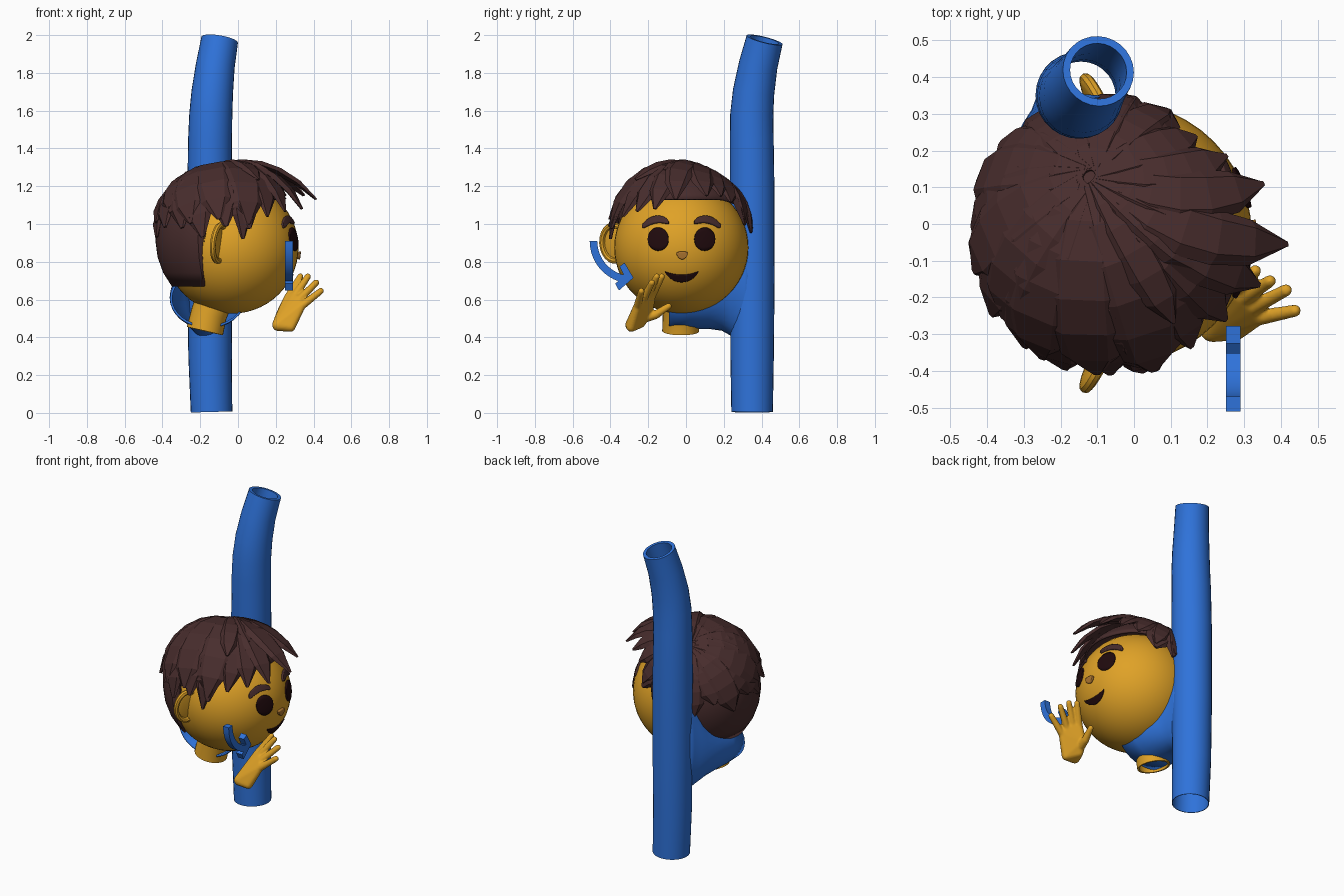
import bpy, bmesh, math, random
from mathutils import Vector, Matrix

if "Cube" in bpy.data.objects:
    bpy.data.objects.remove(bpy.data.objects["Cube"])

random.seed(4)
rad = math.radians


def material(name, rgb):
    m = bpy.data.materials.new(name)
    m.diffuse_color = (*rgb, 1)
    m.use_nodes = True
    m.node_tree.nodes["Principled BSDF"].inputs["Base Color"].default_value = m.diffuse_color
    return m


BLUE = material("blue", (0.028, 0.17, 0.7))
SKIN = material("golden skin", (0.74, 0.36, 0.02))
HAIR = material("dark brown hair", (0.065, 0.026, 0.026))
DARK = material("near black", (0.014, 0.003, 0.004))
NOSE = material("tan nose", (0.42, 0.18, 0.03))


def finish(name, bm, mat, smooth=40):
    bmesh.ops.recalc_face_normals(bm, faces=bm.faces)
    me = bpy.data.meshes.new(name)
    bm.to_mesh(me)
    bm.free()
    ob = bpy.data.objects.new(name, me)
    bpy.context.collection.objects.link(ob)
    me.materials.append(mat)
    if smooth:
        bpy.ops.object.select_all(action='DESELECT')
        bpy.context.view_layer.objects.active = ob
        ob.select_set(True)
        bpy.ops.object.shade_smooth_by_angle(angle=rad(smooth))
    return ob


def solidify(ob, thickness, offset):
    m = ob.modifiers.new("thickness", 'SOLIDIFY')
    m.thickness, m.offset = thickness, offset


def grid(bm, rows, wrap=False, close=False):
    """Bridge equal rows of points with quads."""
    vs = [[bm.verts.new(p) for p in r] for r in rows]
    n = len(vs[0])
    last = len(vs) if close else len(vs) - 1
    for i in range(last):
        a, b = vs[i], vs[(i + 1) % len(vs)]
        for j in range(n if wrap else n - 1):
            k = (j + 1) % n
            bm.faces.new((a[j], a[k], b[k], b[j]))
    return vs


def ellipsoid(bm, c, r, rot=Matrix(), seg=32, rings=20):
    m = Matrix.Translation(c) @ rot @ Matrix.Diagonal((*r, 1))
    bmesh.ops.create_uvsphere(bm, u_segments=seg, v_segments=rings, radius=1, matrix=m)


def circle(c, axis, r, n=28):
    """Untwisted ring around a mostly vertical axis."""
    d = Vector(axis).normalized()
    u = (Vector((1, 0, 0)) - d * d.x).normalized()
    v = d.cross(u)
    return [Vector(c) + (u * math.cos(a) + v * math.sin(a)) * r for a in [2 * math.pi * i / n for i in range(n)]]


def pipe(name, path, radii, walls, mat):
    """Open hollow pipe along a path."""
    pts = [Vector(p) for p in path]
    outer, inner = [], []
    for i, p in enumerate(pts):
        d = pts[min(i + 1, len(pts) - 1)] - pts[max(i - 1, 0)]
        outer.append(circle(p, d, radii[i]))
        inner.append(circle(p, d, radii[i] - walls[i]))
    bm = bmesh.new()
    grid(bm, outer + inner[::-1], wrap=True, close=True)
    return finish(name, bm, mat)


# Main upright pipe, bent near the top
pipe("upright_pipe",
     [(-.14, .35, .005), (-.148, .35, .3), (-.15, .351, .7), (-.15, .35, 1.2), (-.148, .348, 1.45),
      (-.144, .348, 1.58), (-.136, .358, 1.7), (-.12, .382, 1.84), (-.097, .416, 1.975)],
     [.11, .115, .118, .118, .116, .114, .11, .103, .098],
     [.004, .006, .006, .008, .015, .02, .02, .02, .02], BLUE)

# Flared side branch that cradles the head
bm = bmesh.new()
rows = []
for y, xc, rx, rz, zc in [(-.09, -.16, .2, .155, .605), (.02, -.162, .2, .165, .61), (.12, -.17, .187, .18, .625),
                          (.19, -.178, .163, .21, .645), (.235, -.174, .148, .26, .67),
                          (.275, -.167, .135, .31, .7), (.31, -.157, .122, .35, .72), (.345, -.15, .116, .37, .73)]:
    rows.append([(xc + rx * math.cos(a), y, zc + rz * math.sin(a))
                 for a in [2 * math.pi * i / 32 for i in range(32)]])
grid(bm, rows, wrap=True)
solidify(finish("pipe_branch", bm, BLUE), .012, -1)

# Head and neck
HC, HR = Vector((-.035, -.025, .875)), Vector((.355, .355, .35))
bm = bmesh.new()
ellipsoid(bm, HC, HR, seg=48, rings=28)
finish("head", bm, SKIN)
pipe("neck", [(-.175, -.028, .433), (-.155, -.027, .52), (-.12, -.025, .62)], [.098, .096, .1], [.012] * 3, SKIN)
bm = bmesh.new()
bm.faces.new([bm.verts.new(p) for p in circle((-.163, -.028, .475), (.2, 0, 1), .088)])
finish("neck_lining", bm, BLUE, 0)

# Ears: thin shell with a raised curled rim
for side, name in ((-1, "ear_front"), (1, "ear_back")):
    rot = Matrix.Rotation(side * rad(27), 4, 'Z') @ Matrix.Rotation(rad(6), 4, 'Y')
    c = Vector((-.108, -.025 + side * .35, .9))
    bm = bmesh.new()
    ellipsoid(bm, c, (.014, .083, .1), rot, 16, 12)
    rows = []
    for i in range(15):
        a = rad(-115 + 230 * i / 14)
        u = Vector((0, side * math.cos(a), math.sin(a)))
        q = Vector((.01, u.y * .073, u.z * .095))
        rows.append([c + rot @ (q + .016 * (u * math.cos(b) + Vector((1, 0, 0)) * math.sin(b)))
                     for b in [2 * math.pi * k / 8 for k in range(8)]])
    vs = grid(bm, rows, wrap=True)
    bm.faces.new(vs[0])
    bm.faces.new(vs[-1])
    finish(name, bm, SKIN)


# Face details laid over the curved face
def face_plate(name, y0, y1, top, bottom, lift, mat, n=20, m=6):
    bm = bmesh.new()
    rows = []
    for i in range(n + 1):
        t = (1 - math.cos(math.pi * i / n)) / 2
        y = y0 + (y1 - y0) * t
        row = []
        for j in range(m + 1):
            z = bottom(t) + (top(t) - bottom(t)) * j / m
            s = 1 - ((y - HC.y) / HR.y) ** 2 - ((z - HC.z) / HR.z) ** 2
            row.append((HC.x + HR.x * math.sqrt(s) + lift, y, z))
        rows.append(row)
    grid(bm, rows)
    bmesh.ops.remove_doubles(bm, verts=bm.verts, dist=.0003)
    ob = finish(name, bm, mat)
    if sum((f.normal.x for f in ob.data.polygons)) < 0:
        ob.data.flip_normals()
    solidify(ob, lift + .006, -1)


def bulge(t):
    return 2 * math.sqrt(max(0, t * (1 - t)))


for y, s, tag in ((-.148, -1, "left"), (.1, 1, "right")):
    face_plate(tag + "_eye", y - .055, y + .055, lambda t: .92 + .062 * bulge(t),
               lambda t: .92 - .062 * bulge(t), .008, DARK)
    mid = lambda t, s=s: 1.0 + .026 * bulge(t) ** 2 + s * .024 * (.5 - t)
    yb = y + s * .015
    face_plate(tag + "_brow", yb - .07, yb + .07, lambda t: mid(t) + .018 * bulge(t) ** .5,
               lambda t: mid(t) - .018 * bulge(t) ** .5, .014, HAIR)
face_plate("nose", -.052, .012, lambda t: .846 + .008 * bulge(t), lambda t: .846 - .034 * bulge(t) ** 1.5, .014, NOSE)
face_plate("mouth", -.112, .066, lambda t: .747 - .018 * bulge(t) ** 2, lambda t: .747 - .056 * bulge(t) ** 1.5,
           .006, DARK)

# Waving hand: hulls of spheres fused together
bm = bmesh.new()


def hull(balls):
    part = bmesh.new()
    for p, r in balls:
        ellipsoid(part, p, (r, r, r), seg=12, rings=8)
    res = bmesh.ops.convex_hull(part, input=part.verts)
    bmesh.ops.delete(part, geom=list({g for g in res["geom_interior"] if isinstance(g, bmesh.types.BMVert)}),
                     context='VERTS')
    tmp = bpy.data.meshes.new("tmp")
    part.to_mesh(tmp)
    part.free()
    bm.from_mesh(tmp)
    bpy.data.meshes.remove(tmp)


knuckles = [(.268, -.183, .615), (.298, -.203, .615), (.322, -.228, .597), (.335, -.256, .565)]
tips = [(.33, -.128, .722), (.37, -.155, .722), (.414, -.18, .69), (.438, -.236, .645)]
hull([((.212, -.29, .465), .032), ((.278, -.29, .456), .027), ((.23, -.2, .53), .025),
      ((.22, -.24, .475), .025)] + [(k, .022) for k in knuckles])
for k, t in zip(knuckles, tips):
    hull([(k, .022), (t, .017)])
hull([((.225, -.24, .5), .03), ((.24, -.16, .52), .023)])
hull([((.24, -.16, .52), .023), ((.255, -.092, .565), .017)])
hand = finish("hand", bm, SKIN, 0)
m = hand.modifiers.new("fuse", 'REMESH')
m.mode, m.voxel_size, m.use_smooth_shade = 'VOXEL', .006, True
m = hand.modifiers.new("soften", 'SMOOTH')
m.iterations = 3

# Curved motion arrow
arc = [(rad(180 + 80 * i / 10)) for i in range(11)]
bm = bmesh.new()
grid(bm, [[(x, -.285 + r * math.cos(a), .91 + r * math.sin(a)) for r, x in
           ((.225, .25), (.185, .25), (.185, .29), (.225, .29))] for a in arc], wrap=True)
bmesh.ops.holes_fill(bm, edges=bm.edges)
head = [(-.278, .715), (-.325, .795), (-.352, .775), (-.325, .722), (-.375, .685), (-.355, .648)]
vs = grid(bm, [[(x, y, z) for y, z in head] for x in (.25, .29)], wrap=True)
for v in vs:
    bm.faces.new(v)
finish("motion_arrow", bm, BLUE, 30)

# Hair cap: close on top, long at the back
C, R = Vector((-.06, -.03, .92)), Vector((.375, .37, .39))


def polar(az, el, r=1.0):
    az, el = rad(az), rad(el)
    return Vector((math.cos(el) * math.cos(az), math.cos(el) * math.sin(az), math.sin(el))) * r


def world(v):
    return C + Vector((v.x * R.x, v.y * R.y, v.z * R.z))


def hairline(az):
    a = abs((az + 180) % 360 - 180)
    return 33 if a < 45 else 33 - (a - 45) * .2 if a < 111 else -40


bm = bmesh.new()
grid(bm, [[world(polar(az, hairline(az) + (89 - hairline(az)) * j / 10, .99)) for j in range(11)]
          for az in range(0, 360, 6)], close=True)
solidify(finish("hair_cap", bm, HAIR, 30), .012, 0)

# Hair locks fanning out from the crown
CROWN = Vector((-.16, .44, .9)).normalized()
PROFILE = [.4, .7, .92, 1, .98, .8, .12]


def lock(bm, az, el, r, width, sweep=0.0, lift=0.0):
    tip = polar(az, el)
    path = []
    for i in range(7):
        t = i / 6
        d = CROWN.slerp(tip, .04 + .96 * t)
        d = (d + CROWN.cross(tip) * sweep * math.sin(math.pi * t)).normalized()
        path.append(d * (1 + (r - 1) * t ** 2 + lift * math.sin(math.pi * t)))
    rows = []
    for i, p in enumerate(path):
        tan = path[min(i + 1, 6)] - path[max(i - 1, 0)]
        side, up, w = p.cross(tan).normalized(), p.normalized(), width * PROFILE[i]
        rows.append([world(p + side * s * w + up * h * (.25 + .75 * PROFILE[i])) for s, h in
                     ((-1, -.02), (-.6, .04), (.65, .03), (1, -.03), (0, -.07))])
    vs = grid(bm, rows, wrap=True)
    bm.faces.new(vs[0])
    bm.faces.new(vs[-1])


bm = bmesh.new()
for i in range(13):  # broad back and side locks
    az = 66 + i * 18.5
    a = abs(az - 180)
    el = 2 + (14 if a > 85 else 0) + random.uniform(-9, 8)
    lock(bm, az, el, 1.04 + random.uniform(-.02, .03), .25, random.uniform(-.06, .06), random.uniform(0, .03))
for i in range(5):  # large upper layer
    lock(bm, 195 + i * 23, 12 + random.uniform(-6, 8), 1.06, .27, random.uniform(-.05, .1), .035)
# pointed lock beside the ear and swept fringe
for spec in [(-77, 0, 1.03, .17, .05), (-55, 17, 1.05, .2, .05), (-37, 20, 1.1, .2, -.05),
             (-19, 20, 1.2, .2, -.16), (-3, 23, 1.38, .21, -.22), (19, 27, 1.3, .2, -.2),
             (35, 30, 1.17, .18, -.14), (50, 28, 1.07, .19, -.05), (66, 15, 1.04, .18, 0), (82, 5, 1.03, .18, 0)]:
    lock(bm, *spec, lift=.03)
for az, el in ((-22, 56), (-55, 46), (6, 52)):  # raised tuft
    lock(bm, az, el, 1.13, .16, 0, .02)
finish("hair_locks", bm, HAIR, 0)
